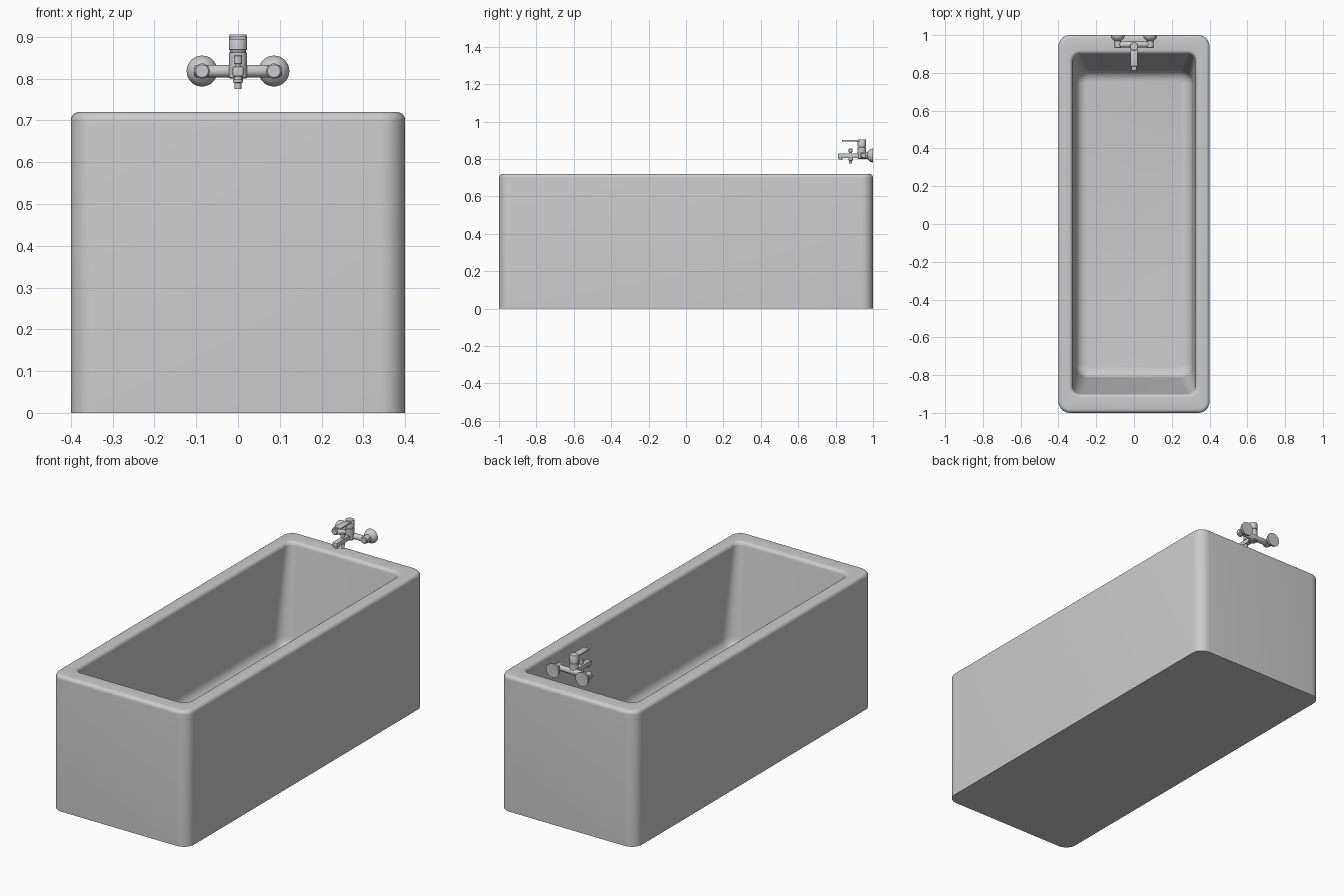
import bpy, bmesh
from math import sin, cos, pi, radians
from mathutils import Matrix, Vector

if "Cube" in bpy.data.objects:
    bpy.data.objects.remove(bpy.data.objects["Cube"])

grey = bpy.data.materials.new("light_grey")
grey.use_nodes = True
GREY = (0.6, 0.6, 0.6, 1)
grey.diffuse_color = GREY
grey.node_tree.nodes["Principled BSDF"].inputs["Base Color"].default_value = GREY


def finish(name, bm, angle=40):
    bmesh.ops.recalc_face_normals(bm, faces=bm.faces)
    mesh = bpy.data.meshes.new(name)
    bm.to_mesh(mesh)
    bm.free()
    ob = bpy.data.objects.new(name, mesh)
    bpy.context.collection.objects.link(ob)
    mesh.materials.append(grey)
    bpy.ops.object.select_all(action='DESELECT')
    ob.select_set(True)
    bpy.context.view_layer.objects.active = ob
    bpy.ops.object.shade_smooth_by_angle(angle=radians(angle))
    return ob


def skin(bm, loops):
    # bridge successive closed loops and cap both ends
    rings = [[bm.verts.new(p) for p in loop] for loop in loops]
    n = len(rings[0])
    for a, b in zip(rings, rings[1:]):
        for i in range(n):
            bm.faces.new((a[i], a[(i + 1) % n], b[(i + 1) % n], b[i]))
    bm.faces.new(rings[0])
    bm.faces.new(rings[-1])


def rounded_rect(hx, hy, r, z, steps=8):
    pts = []
    for k, (sx, sy) in enumerate([(1, 1), (-1, 1), (-1, -1), (1, -1)]):
        for i in range(steps + 1):
            a = (k + i / steps) * pi / 2
            pts.append((sx * (hx - r) + r * cos(a), sy * (hy - r) + r * sin(a), z))
    return pts


def lathe(name, profile, centre, axis='Z', sides=32):
    # profile is (radius, distance along the axis)
    bm = bmesh.new()
    skin(bm, [[(r * cos(2 * pi * i / sides), r * sin(2 * pi * i / sides), h)
               for i in range(sides)] for r, h in profile])
    turn = {'Z': Matrix(), 'X': Matrix.Rotation(pi / 2, 4, 'Y'),
            'Y': Matrix.Rotation(-pi / 2, 4, 'X')}[axis]
    bm.transform(Matrix.Translation(centre) @ turn)
    return finish(name, bm)


def box(name, low, high, bevel=0.003):
    low, high = Vector(low), Vector(high)
    bm = bmesh.new()
    bmesh.ops.create_cube(bm, size=1)
    bm.transform(Matrix.Translation((low + high) / 2) @ Matrix.Diagonal((*(high - low), 1)))
    bmesh.ops.bevel(bm, geom=bm.edges[:], offset=bevel, segments=2, profile=0.5, affect='EDGES')
    return finish(name, bm)


# Bathtub: outer shell, rounded rim, sloping basin, filleted floor
HEIGHT, FLOOR, LIP, FILLET = 0.72, 0.2, 0.02, 0.06
quarter = [i * pi / 12 for i in range(7)]
loops = [rounded_rect(0.4, 1, 0.06, 0)]
for a in quarter:
    d = LIP * (1 - cos(a))
    loops.append(rounded_rect(0.4 - d, 1 - d, 0.06 - d, HEIGHT - LIP + LIP * sin(a)))
for a in quarter:
    d = LIP * (1 - sin(a))
    loops.append(rounded_rect(0.325 + d, 0.9 + d, 0.04 + d, HEIGHT - LIP + LIP * cos(a)))
for a in quarter:
    d = FILLET * (1 - cos(a))
    loops.append(rounded_rect(0.31 - d, 0.815 - d, 0.07 - d, FLOOR + FILLET * (1 - sin(a))))
bm = bmesh.new()
skin(bm, loops)
finish("bathtub", bm)

# Wall mounts of the mixer tap
Z = 0.818
for side, x in (("left", 0.086), ("right", -0.086)):
    lathe(side + "_wall_flange", [(0.016, -0.037), (0.018, -0.030), (0.027, -0.024),
                                  (0.034, -0.014), (0.037, -0.004), (0.037, 0)], (x, 1, Z), 'Y')
    lathe(side + "_inlet", [(0.015, 0), (0.018, 0.003), (0.018, 0.04)], (x, 0.932, Z), 'Y')

# Mixer body, lever and spout
lathe("mixer_bar", [(0.011, -0.105), (0.015, -0.1), (0.015, 0.1), (0.011, 0.105)], (0, 0.95, Z), 'X')
lathe("mixer_body", [(0.019, 0.8), (0.022, 0.803), (0.022, 0.862), (0.019, 0.863), (0.019, 0.868),
                     (0.022, 0.869), (0.022, 0.902), (0.020, 0.905)], (0, 0.94, 0))
box("lever", (-0.018, 0.835, 0.893), (0.018, 0.94, 0.901), 0.002)
box("spout", (-0.013, 0.812, 0.805), (0.013, 0.94, 0.829))
lathe("spout_outlet", [(0.010, 0.796), (0.010, 0.81)], (0, 0.826, 0))

# Diverter knob and hose connector
lathe("diverter_knob", [(0.006, 0.825), (0.006, 0.835), (0.010, 0.836), (0.010, 0.854),
                        (0.008, 0.856)], (0, 0.88, 0))
lathe("hose_connector", [(0.008, 0.775), (0.008, 0.79), (0.012, 0.791), (0.012, 0.81)], (0, 0.88, 0))
